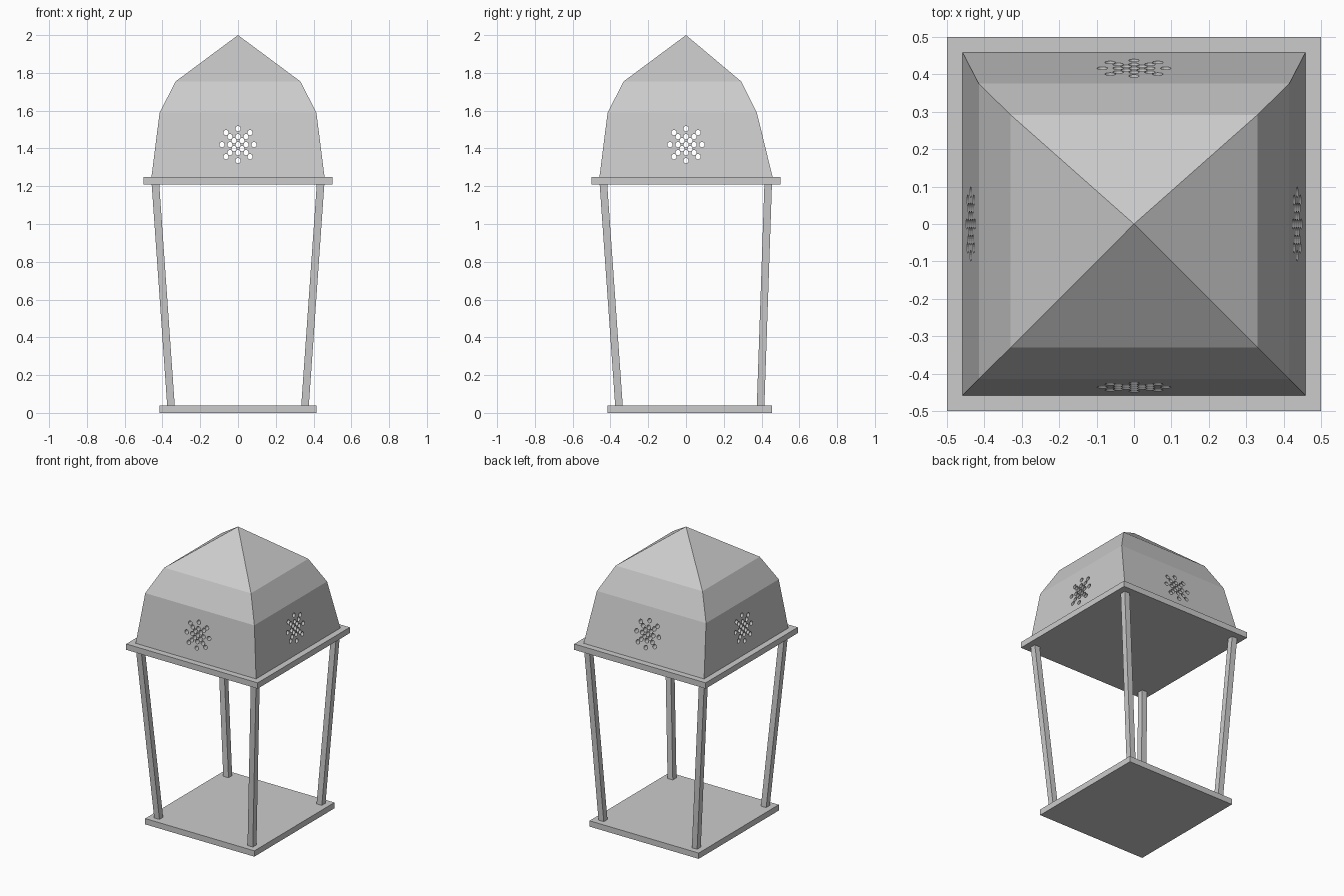
import bpy, math
from mathutils import Matrix, Vector

if "Cube" in bpy.data.objects:
    bpy.data.objects.remove(bpy.data.objects["Cube"])

metal = bpy.data.materials.new("grey_metal")
metal.diffuse_color = (0.6, 0.6, 0.6, 1)
metal.use_nodes = True
metal.node_tree.nodes["Principled BSDF"].inputs["Base Color"].default_value = metal.diffuse_color


def make(name, verts, faces):
    mesh = bpy.data.meshes.new(name)
    mesh.from_pydata(verts, [], faces)
    mesh.materials.append(metal)
    obj = bpy.data.objects.new(name, mesh)
    bpy.context.collection.objects.link(obj)
    return obj


def ring(x0, x1, y0, y1, z):
    return [(x0, y0, z), (x1, y0, z), (x1, y1, z), (x0, y1, z)]


def loft(name, rings, apex=None):
    """Stack of four-cornered rings, closed by a cap or a point."""
    verts = [v for r in rings for v in r]
    faces = [(3, 2, 1, 0)]
    for k in range(0, 4 * (len(rings) - 1), 4):
        for i in range(4):
            j = (i + 1) % 4
            faces.append((k + i, k + j, k + 4 + j, k + 4 + i))
    t = 4 * (len(rings) - 1)
    if apex:
        verts.append(apex)
        faces += [(t + i, t + (i + 1) % 4, t + 4) for i in range(4)]
    else:
        faces.append((t, t + 1, t + 2, t + 3))
    return make(name, verts, faces)


# Base plate and eaves plate
loft("base_plate", [ring(-0.415, 0.415, -0.415, 0.455, z) for z in (0, 0.04)])
loft("eaves_plate", [ring(-0.5, 0.5, -0.5, 0.5, z) for z in (1.21, 1.25)])

# Four square posts leaning outwards
H = 0.02
for side, sx in (("left", -1), ("right", 1)):
    for end, yb, yt in (("front", -0.355, -0.437), ("back", 0.395, 0.435)):
        xb, xt = sx * 0.355, sx * 0.437
        loft(f"post_{end}_{side}",
             [ring(x - H, x + H, y - H, y + H, z)
              for x, y, z in ((xb, yb, 0.04), (xt, yt, 1.21))])

# Faceted roof
roof = loft("roof", [ring(-0.458, 0.458, -0.458, 0.458, 1.25),
                     ring(-0.415, 0.415, -0.415, 0.375, 1.59),
                     ring(-0.33, 0.33, -0.33, 0.292, 1.755)], (0, 0, 2))

# Star-shaped group of round holes: centre, straight arms, diagonal arms
S = 0.0212
spots = [(0, 0)]
for a in (-1, 1):
    spots += [(a * d * S, 0) for d in (2, 4)] + [(0, a * d * S) for d in (2, 4)]
    spots += [(a * d * S, b * d * S) for b in (-1, 1) for d in (1, 2, 3)]


def hole_cutter(name, turn, phase, sides=16, radius=0.0142):
    rot = Matrix.Rotation(turn, 3, 'Z')
    verts, faces = [], []
    for u, w in spots:
        k = len(verts)
        for y in (-0.6, 0.6):
            for i in range(sides):
                t = 2 * math.pi * i / sides + phase
                verts.append(rot @ Vector((u + radius * math.cos(t), y,
                                           1.42 + w + radius * math.sin(t))))
        faces.append([k + i for i in range(sides)])
        faces.append([k + sides + i for i in reversed(range(sides))])
        for i in range(sides):
            j = (i + 1) % sides
            faces.append((k + j, k + i, k + sides + i, k + sides + j))
    cutter = make(name, verts, faces)
    cutter.hide_render = True
    cutter.hide_viewport = True
    mod = roof.modifiers.new(name, 'BOOLEAN')
    mod.operation = 'DIFFERENCE'
    mod.solver = 'EXACT'
    mod.object = cutter


hole_cutter("hole_cutter_front_back", 0, 0.05)
hole_cutter("hole_cutter_sides", math.pi / 2, 0.13)
